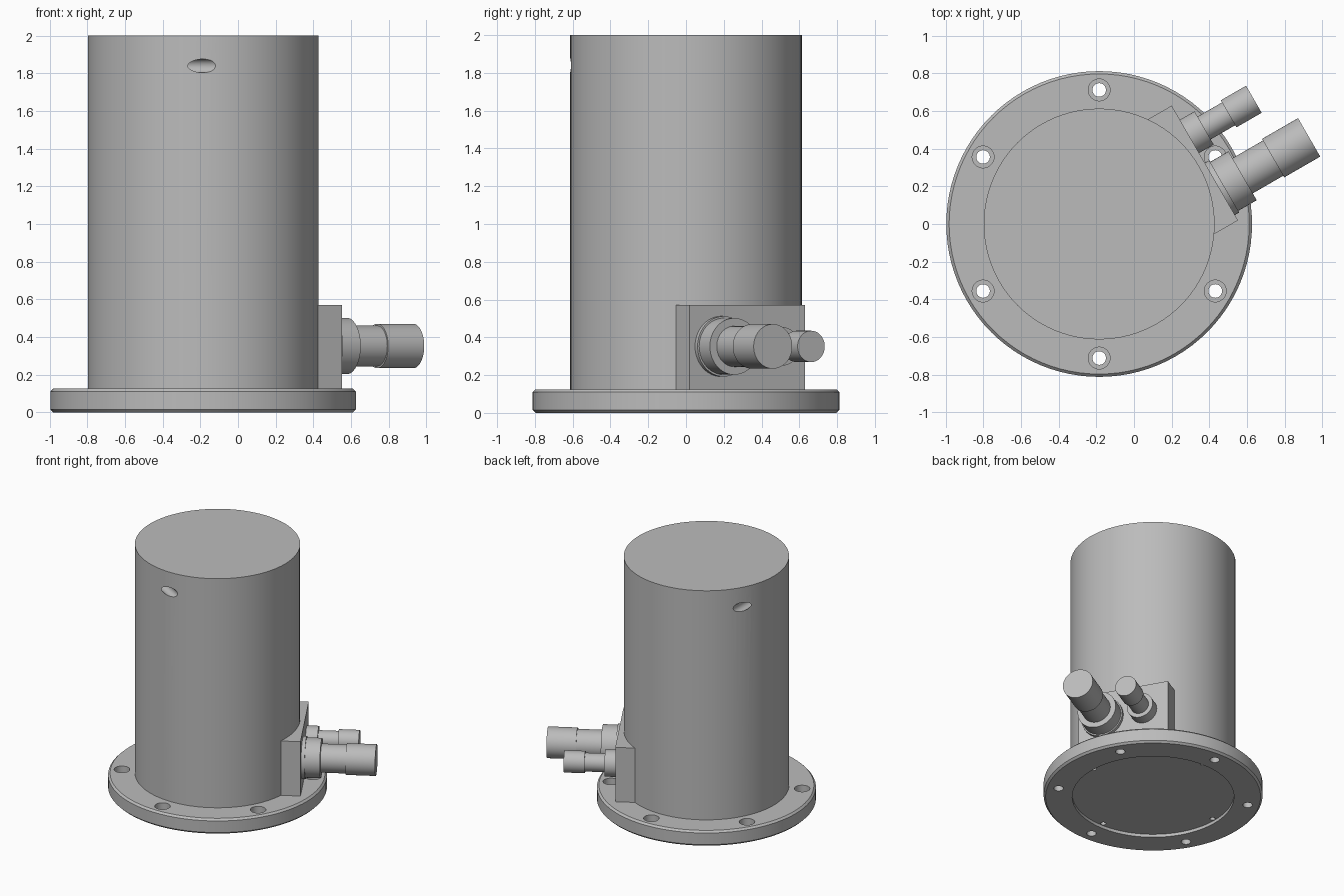
import bpy, math
from mathutils import Matrix, Vector

if "Cube" in bpy.data.objects:
    bpy.data.objects.remove(bpy.data.objects["Cube"], do_unlink=True)

AXIS = Vector((-0.185, 0, 0))      # centre line of the housing
SIDE = math.radians(30)            # direction the connectors face

grey = bpy.data.materials.new("machined grey")
grey.use_nodes = True
grey.diffuse_color = (0.5, 0.5, 0.5, 1)
grey.node_tree.nodes["Principled BSDF"].inputs["Base Color"].default_value = (0.5, 0.5, 0.5, 1)


def polar(radius, angle, z=0):
    return AXIS + Vector((radius * math.cos(angle), radius * math.sin(angle), z))


def finish(ob, name):
    ob.name = name
    ob.data.materials.clear()
    ob.data.materials.append(grey)
    return ob


def cylinder(name, start, end, radius, sides=64):
    """Cylinder running between two points."""
    span = end - start
    bpy.ops.mesh.primitive_cylinder_add(
        vertices=sides, radius=radius, depth=span.length,
        location=(start + end) / 2,
        rotation=span.to_track_quat('Z', 'Y').to_euler())
    return finish(bpy.context.object, name)


def apply(ob, mod):
    bpy.ops.object.select_all(action='DESELECT')
    bpy.context.view_layer.objects.active = ob
    ob.select_set(True)
    bpy.ops.object.modifier_apply(modifier=mod.name)


def cut(ob, cutter):
    mod = ob.modifiers.new("cut", 'BOOLEAN')
    mod.operation = 'DIFFERENCE'
    mod.solver = 'EXACT'
    mod.object = cutter
    apply(ob, mod)
    bpy.data.objects.remove(cutter, do_unlink=True)


def smooth(ob):
    bpy.ops.object.select_all(action='DESELECT')
    bpy.context.view_layer.objects.active = ob
    ob.select_set(True)
    bpy.ops.object.shade_smooth_by_angle(angle=math.radians(30))


# Base flange with chamfered rims
flange = cylinder("base_flange", polar(0, 0, 0), polar(0, 0, 0.125), 0.812, 96)
bevel = flange.modifiers.new("chamfer", 'BEVEL')
bevel.width = 0.015
bevel.limit_method = 'ANGLE'
apply(flange, bevel)

# Shallow recess underneath, with four small holes at its edge
cut(flange, cylinder("recess_cutter", polar(0, 0, -0.1), polar(0, 0, 0.025), 0.6, 96))
for i in range(4):
    a = math.radians(90 * i)
    cut(flange, cylinder("pin_cutter", polar(0.575, a, -0.1), polar(0.575, a, 0.08), 0.02, 24))

# Six counterbored bolt holes
for i in range(6):
    a = math.radians(30 + 60 * i)
    cut(flange, cylinder("bolt_cutter", polar(0.712, a, -0.1), polar(0.712, a, 0.3), 0.036, 32))
    cut(flange, cylinder("bore_cutter", polar(0.712, a, 0.06), polar(0.712, a, 0.3), 0.058, 32))
smooth(flange)

# Tall housing with two slanted drilled holes near the top
body = cylinder("housing", polar(0, 0, 0.1), polar(0, 0, 2), 0.613, 96)
for place, heading in ((-90, 150), (150, -90)):
    mouth = polar(0.613, math.radians(place), 1.84)
    h = math.radians(heading)
    way = Vector((math.cos(h), math.sin(h), 0))
    cut(body, cylinder("drill_cutter", mouth - way * 0.25, mouth + way * 0.2, 0.036, 32))
smooth(body)

# Connector block set into the side of the housing
bpy.ops.mesh.primitive_cube_add(size=1, location=polar(0.548, SIDE, 0.335), rotation=(0, 0, SIDE))
block = finish(bpy.context.object, "connector_block")
block.scale = (0.2, 0.704, 0.47)

# Stepped connectors: (part, start distance, end distance, radius)
TURN = Matrix.Rotation(SIDE, 3, 'Z')
connectors = {
    "large": (-0.159, (("washer", 0.63, 0.675, 0.16), ("collar", 0.67, 0.788, 0.15),
                       ("neck", 0.78, 0.98, 0.108), ("boot", 0.975, 1.196, 0.118))),
    "small": (0.163, (("collar", 0.63, 0.738, 0.102), ("neck", 0.73, 0.9, 0.07),
                      ("boot", 0.888, 1.043, 0.083))),
}
for size, (offset, parts) in connectors.items():
    for part, near, far, radius in parts:
        start = AXIS + TURN @ Vector((near, offset, 0.352))
        end = AXIS + TURN @ Vector((far, offset, 0.352))
        smooth(cylinder(f"{size}_connector_{part}", start, end, radius, 48))
